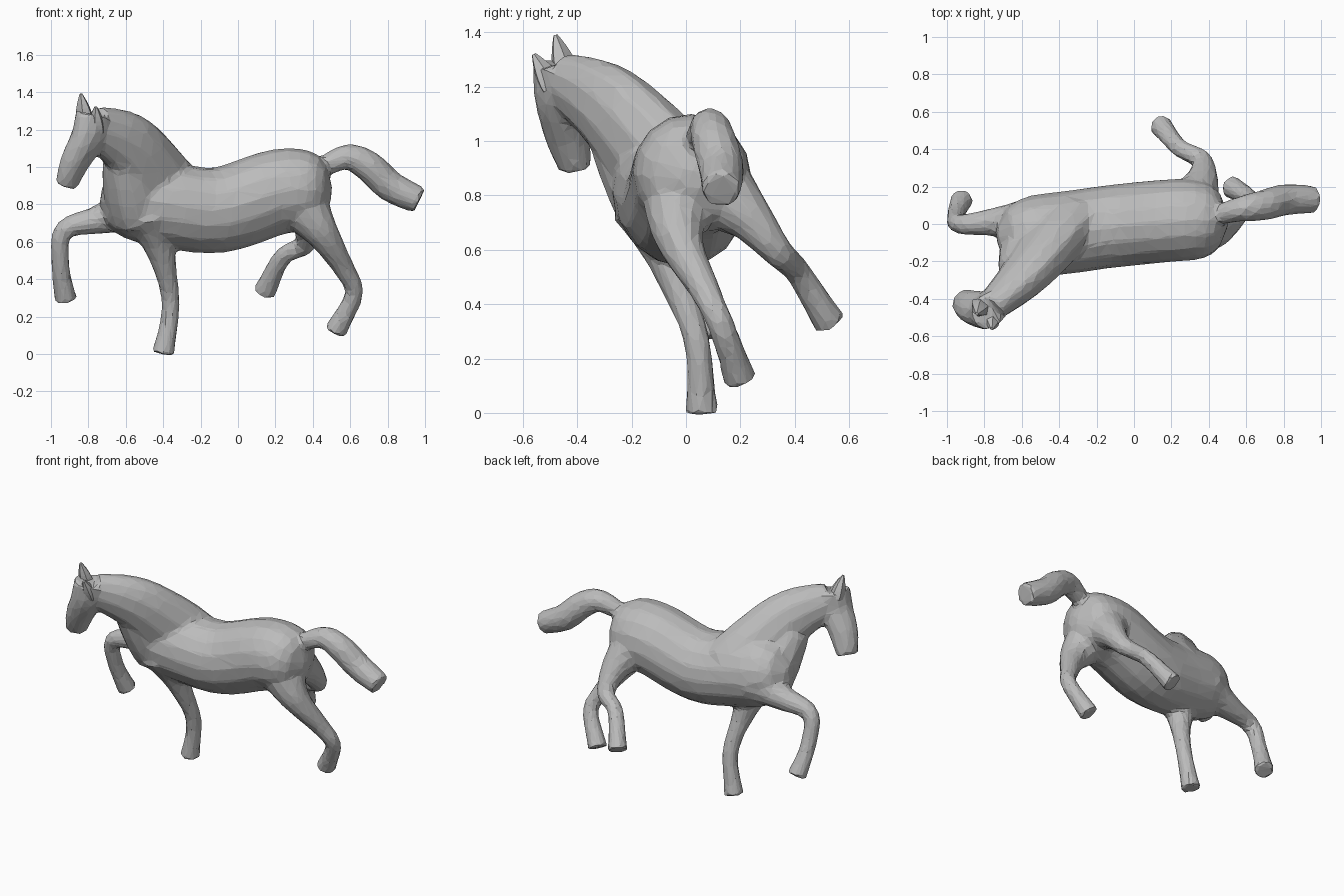
import bpy, bmesh, math
from mathutils import Vector, geometry

if "Cube" in bpy.data.objects:
    bpy.data.objects.remove(bpy.data.objects["Cube"], do_unlink=True)

grey = bpy.data.materials.new("plain grey")
grey.use_nodes = True
COLOUR = (0.5, 0.5, 0.5, 1)
grey.diffuse_color = COLOUR
grey.node_tree.nodes["Principled BSDF"].inputs["Base Color"].default_value = COLOUR


def smooth_path(path, steps=6):
    """Points along a smooth curve that passes through every point of the path."""
    knots = [Vector(p) for p in path]
    knots = [2 * knots[0] - knots[1], *knots, 2 * knots[-1] - knots[-2]]
    result = []
    for before, start, end, after in zip(knots, knots[1:], knots[2:], knots[3:]):
        handle_out = start + (end - before) / 6
        handle_in = end - (after - start) / 6
        result += geometry.interpolate_bezier(start, handle_out, handle_in, end, steps + 1)[:-1]
    return result + [knots[-2]]


def loft(bm, path, radius, up=(0, 1, 0), depth=1, sides=12):
    """Closed tube along a path; radius is a rule over 0..1, depth stretches it along up."""
    points = smooth_path(path)
    last = len(points) - 1
    up = Vector(up)
    rings = []
    for i, centre in enumerate(points):
        tangent = (points[min(i + 1, last)] - points[max(i - 1, 0)]).normalized()
        tall = (up - tangent * up.dot(tangent)).normalized()
        wide = tangent.cross(tall)
        size = radius(i / last)
        ring = []
        for k in range(sides):
            angle = math.tau * k / sides
            offset = wide * math.cos(angle) + tall * depth * math.sin(angle)
            ring.append(bm.verts.new(centre + offset * size))
        rings.append(ring)
    faces = [bm.faces.new(rings[0][::-1]), bm.faces.new(rings[-1])]
    for near, far in zip(rings, rings[1:]):
        for k in range(sides):
            n = (k + 1) % sides
            faces.append(bm.faces.new((near[k], near[n], far[n], far[k])))
    bmesh.ops.recalc_face_normals(bm, faces=faces)


def leg(bm, root, path):
    """Leg tapering quickly from a muscular root to a slim shank, with a flared hoof."""
    shank = 0.047
    loft(bm, path, lambda t: shank + (root - shank) * (1 - t) ** 4 + 0.016 * t ** 8)


def finish(bm, name):
    mesh = bpy.data.meshes.new(name)
    bm.to_mesh(mesh)
    bm.free()
    mesh.materials.append(grey)
    obj = bpy.data.objects.new(name, mesh)
    bpy.context.collection.objects.link(obj)
    return obj


def barrel_radius(t):
    """Nearly constant girth, rounded off at chest and rump."""
    return max(0.04, 0.22 * math.sqrt(1 - abs(2 * t - 1) ** 7))


skin = bmesh.new()
FACE = (-0.6, -0.7, 0)

# Barrel with a dipped back and raised croup, leaning over to one side
loft(skin, [(-0.73, -0.07, 0.86), (-0.4, -0.05, 0.8), (-0.1, -0.01, 0.77),
            (0.23, 0.02, 0.87), (0.5, 0.02, 0.86)],
     barrel_radius, up=(0, -0.4, 1), depth=1.05, sides=16)

# Breast, joining the neck to the chest
loft(skin, [(-0.61, -0.25, 1.04), (-0.57, -0.16, 0.88), (-0.53, -0.08, 0.73)],
     lambda t: 0.12 + 0.04 * math.sin(2 * t))

# Neck, turned aside
loft(skin, [(-0.36, 0, 0.8), (-0.46, -0.12, 0.95), (-0.59, -0.28, 1.12), (-0.77, -0.45, 1.22)],
     lambda t: 0.16 - 0.08 * t * t, up=(0.6, 0.3, 0.7), depth=1.4)

# Head, from poll to muzzle
loft(skin, [(-0.77, -0.46, 1.28), (-0.8, -0.46, 1.16), (-0.87, -0.44, 1.03), (-0.92, -0.41, 0.9)],
     lambda t: 0.09 * (1 - 0.4 * t * t), up=FACE, depth=1.25)

# Planted foreleg
leg(skin, 0.16, [(-0.47, -0.12, 0.76), (-0.4, -0.04, 0.5), (-0.36, 0.04, 0.26), (-0.4, 0.06, 0)])

# Raised foreleg, folded at the knee
leg(skin, 0.15, [(-0.54, 0.01, 0.78), (-0.74, 0.01, 0.72), (-0.93, 0, 0.66),
                 (-0.95, 0.05, 0.48), (-0.92, 0.13, 0.29)])

# Trailing hind leg
leg(skin, 0.2, [(0.3, 0, 0.85), (0.44, -0.03, 0.66), (0.57, 0.07, 0.45),
                (0.62, 0.13, 0.32), (0.52, 0.2, 0.12)])

# Gathered hind leg
leg(skin, 0.2, [(0.29, 0.07, 0.85), (0.36, 0.22, 0.73), (0.36, 0.34, 0.59),
                (0.24, 0.41, 0.52), (0.14, 0.53, 0.33)])

# Tail, swelling towards a blunt tip
loft(skin, [(0.38, 0.03, 0.96), (0.57, 0.08, 1.05), (0.69, 0.1, 1.01), (0.81, 0.13, 0.9),
            (0.97, 0.13, 0.82)],
     lambda t: 0.045 + 0.04 * math.sin(2.4 * t))

# Fuse everything into one faceted skin
horse = finish(skin, "horse_body")
fuse = horse.modifiers.new("fuse", 'REMESH')
fuse.mode = 'VOXEL'
fuse.voxel_size = 0.016
soften = horse.modifiers.new("soften", 'SMOOTH')
soften.iterations = 4
facet = horse.modifiers.new("facet", 'DECIMATE')
facet.ratio = 0.08

# Ears
for name, base, tip in (("upper_ear", (-0.82, -0.44, 1.25), (-0.84, -0.48, 1.39)),
                        ("lower_ear", (-0.76, -0.49, 1.2), (-0.76, -0.56, 1.32))):
    ear = bmesh.new()
    loft(ear, [base, tip], lambda t: 0.055 * math.cos(1.4 * t), up=FACE, depth=0.8, sides=6)
    finish(ear, name)
